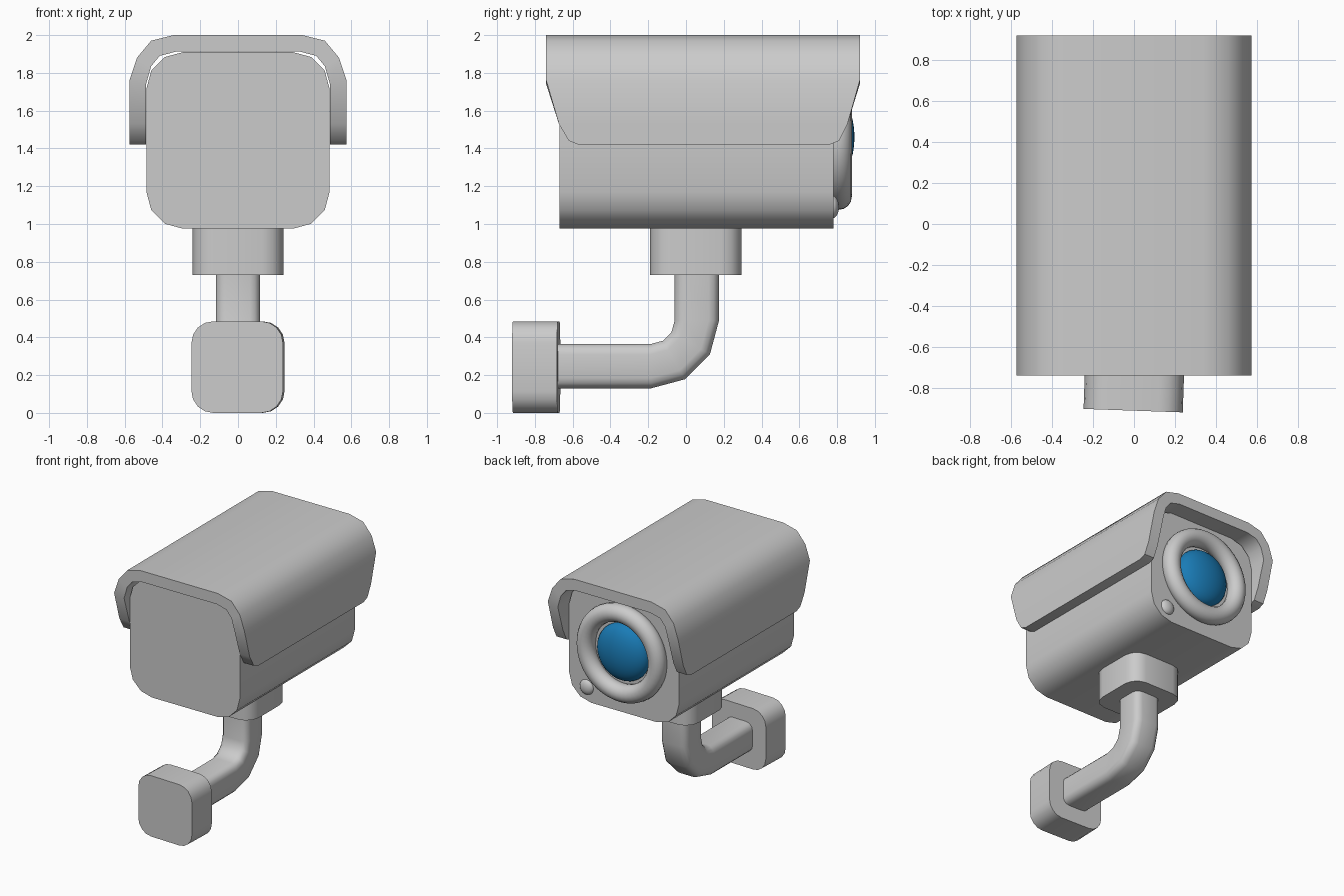
import bpy, bmesh, math
from mathutils import Vector

if "Cube" in bpy.data.objects:
    bpy.data.objects.remove(bpy.data.objects["Cube"])


def finish(name, angle):
    obj = bpy.context.object
    obj.name = obj.data.name = name
    if angle:
        bpy.ops.object.shade_smooth_by_angle(angle=math.radians(angle))
    return obj


def loft(name, rings, angle=40):
    """Skin a list of equal-length closed rings and cap both ends."""
    bm = bmesh.new()
    loops = [[bm.verts.new(p) for p in ring] for ring in rings]
    for a, b in zip(loops, loops[1:]):
        n = len(a)
        for i in range(n):
            j = (i + 1) % n
            bm.faces.new((a[i], a[j], b[j], b[i]))
    bm.faces.new(loops[0])
    bm.faces.new(loops[-1])
    bmesh.ops.recalc_face_normals(bm, faces=bm.faces)
    mesh = bpy.data.meshes.new(name)
    bm.to_mesh(mesh)
    bm.free()
    obj = bpy.data.objects.new(name, mesh)
    bpy.context.collection.objects.link(obj)
    bpy.ops.object.select_all(action='DESELECT')
    obj.select_set(True)
    bpy.context.view_layer.objects.active = obj
    return finish(name, angle)


def rounded_rect(w, h, r, seg=3):
    pts = []
    for k, (sx, sy) in enumerate(((1, 1), (-1, 1), (-1, -1), (1, -1))):
        for i in range(seg + 1):
            a = math.pi / 2 * (k + i / seg)
            pts.append((sx * (w / 2 - r) + r * math.cos(a),
                        sy * (h / 2 - r) + r * math.sin(a)))
    return pts


def ellipsoid(name, loc, scale):
    bpy.ops.mesh.primitive_uv_sphere_add(segments=32, ring_count=16, location=loc)
    bpy.context.object.scale = scale
    return finish(name, 60)


# Camera body
prof = rounded_rect(0.97, 0.935, 0.195)
loft("camera_body", [[(u, y, 1.4425 + v) for u, v in prof] for y in (-0.67, 0.78)])

# Sun hood: outer x, z, inner x, z, back y, front y for the right half
half = [(0.575, 1.42, 0.487, 1.42, -0.57, 0.76),
        (0.575, 1.44, 0.487, 1.44, -0.62, 0.81),
        (0.575, 1.53, 0.487, 1.53, -0.673, 0.855),
        (0.575, 1.76, 0.487, 1.74, -0.74, 0.92),
        (0.535, 1.88, 0.46, 1.835, -0.74, 0.92),
        (0.46, 1.97, 0.415, 1.89, -0.74, 0.92),
        (0.34, 2.0, 0.33, 1.912, -0.74, 0.92)]
stations = [(1, s) for s in half] + [(-1, s) for s in reversed(half)]
loft("sun_hood", [[(m * ox, b, oz), (m * ox, f, oz), (m * ix, f, iz), (m * ix, b, iz)]
                  for m, (ox, oz, ix, iz, b, f) in stations])

# Lens ring, lens and indicator light
bpy.ops.mesh.primitive_torus_add(major_radius=0.315, minor_radius=0.07,
                                 major_segments=48, minor_segments=16,
                                 location=(0, 0.808, 1.46),
                                 rotation=(math.pi / 2, 0, 0))
finish("lens_ring", 60)
lens = ellipsoid("lens", (0, 0.78, 1.46), (0.225, 0.112, 0.225))
blue = bpy.data.materials.new("lens_blue")
blue.diffuse_color = (0.01, 0.2, 0.47, 1)
blue.use_nodes = True
blue.node_tree.nodes["Principled BSDF"].inputs["Base Color"].default_value = blue.diffuse_color
lens.data.materials.append(blue)
ellipsoid("indicator_light", (0.33, 0.775, 1.09), (0.06, 0.035, 0.06))

# Mount block under the body
prof = rounded_rect(0.48, 0.485, 0.11)
loft("mount_block", [[(u, 0.0525 + v, z) for u, v in prof] for z in (0.73, 0.99)])

# Bent arm: straight, quarter bend, straight
prof = rounded_rect(0.235, 0.235, 0.055)
rings = [[(u, -0.70, 0.2475 + v) for u, v in prof]]
for i in range(4):
    a = math.radians(30 * i)
    rings.append([(u, -0.185 + (0.2425 - v) * math.sin(a),
                   0.49 - (0.2425 - v) * math.cos(a)) for u, v in prof])
rings.append([(u, 0.0575 - v, 0.75) for u, v in prof])
loft("arm", rings)

# Wall plate, turned very slightly
prof = rounded_rect(0.485, 0.485, 0.115, 4)
plate = loft("wall_plate", [[(u, y, v) for u, v in prof] for y in (-0.119, 0.119)])
plate.location = (0, -0.793, 0.2425)
plate.rotation_euler.z = math.radians(-2)
